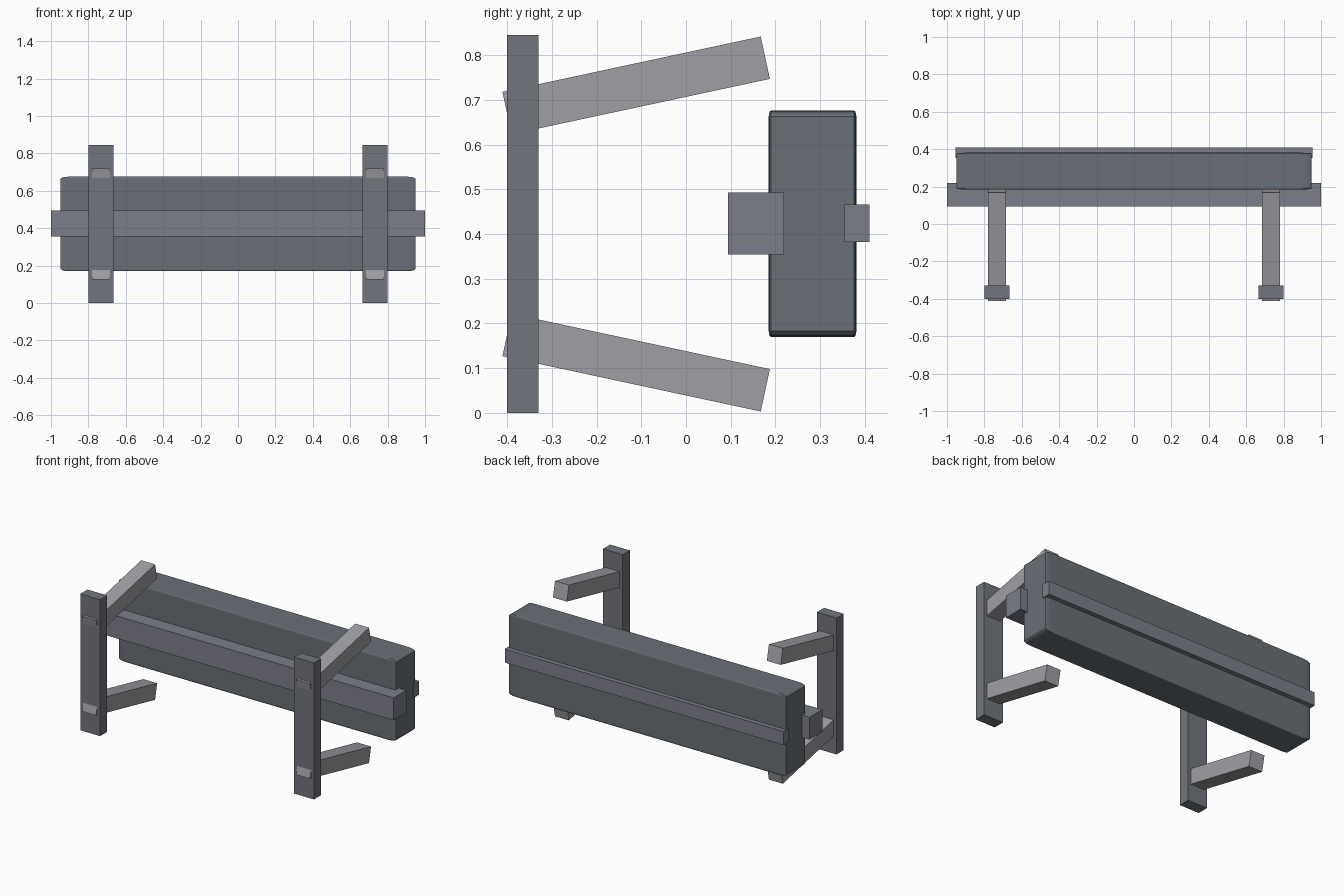
import bpy, bmesh, math
from mathutils import Matrix, Vector

if "Cube" in bpy.data.objects:
    bpy.data.objects.remove(bpy.data.objects["Cube"])


def paint(name, rgb):
    mat = bpy.data.materials.new(name)
    mat.diffuse_color = (*rgb, 1)
    mat.use_nodes = True
    mat.node_tree.nodes["Principled BSDF"].inputs["Base Color"].default_value = mat.diffuse_color
    return mat


pad_grey = paint("pad_grey", (0.14, 0.16, 0.185))
rail_grey = paint("rail_grey", (0.20, 0.21, 0.255))
post_grey = paint("post_grey", (0.165, 0.178, 0.205))
arm_grey = paint("arm_grey", (0.35, 0.35, 0.375))


def box(name, mat, center, size, tilt=0.0, bevel=0.0):
    """Box with optional unit-space edge bevel and tilt about x (degrees)."""
    bm = bmesh.new()
    bmesh.ops.create_cube(bm, size=1)
    if bevel:
        bmesh.ops.bevel(bm, geom=bm.edges[:], offset=bevel, segments=3,
                        profile=0.5, affect='EDGES')
    bmesh.ops.scale(bm, vec=Vector(size), verts=bm.verts)
    bmesh.ops.rotate(bm, cent=(0, 0, 0), verts=bm.verts,
                     matrix=Matrix.Rotation(math.radians(tilt), 3, 'X'))
    mesh = bpy.data.meshes.new(name)
    bm.to_mesh(mesh)
    bm.free()
    mesh.materials.append(mat)
    ob = bpy.data.objects.new(name, mesh)
    ob.location = center
    bpy.context.collection.objects.link(ob)
    return ob


# Long padded body with softened edges
box("body_block", pad_grey, (0, 0.283, 0.423), (1.90, 0.196, 0.506), bevel=0.026)

# Rails running along both faces of the body
box("front_rail", rail_grey, (0, 0.157, 0.424), (2.0, 0.125, 0.139))
box("back_rail", rail_grey, (0, 0.382, 0.424), (1.91, 0.056, 0.084))

# Upright posts, each with two splayed arms
for side, sx in (("left", -1), ("right", 1)):
    x = sx * 0.733
    box(side + "_post", post_grey, (x, -0.365, 0.4225), (0.135, 0.07, 0.845))
    for level, sz in (("lower", -1), ("upper", 1)):
        box(f"{side}_{level}_arm", arm_grey, (x, -0.1115, 0.4225 + sz * 0.31),
            (0.095, 0.591, 0.097), tilt=sz * 12.1)
